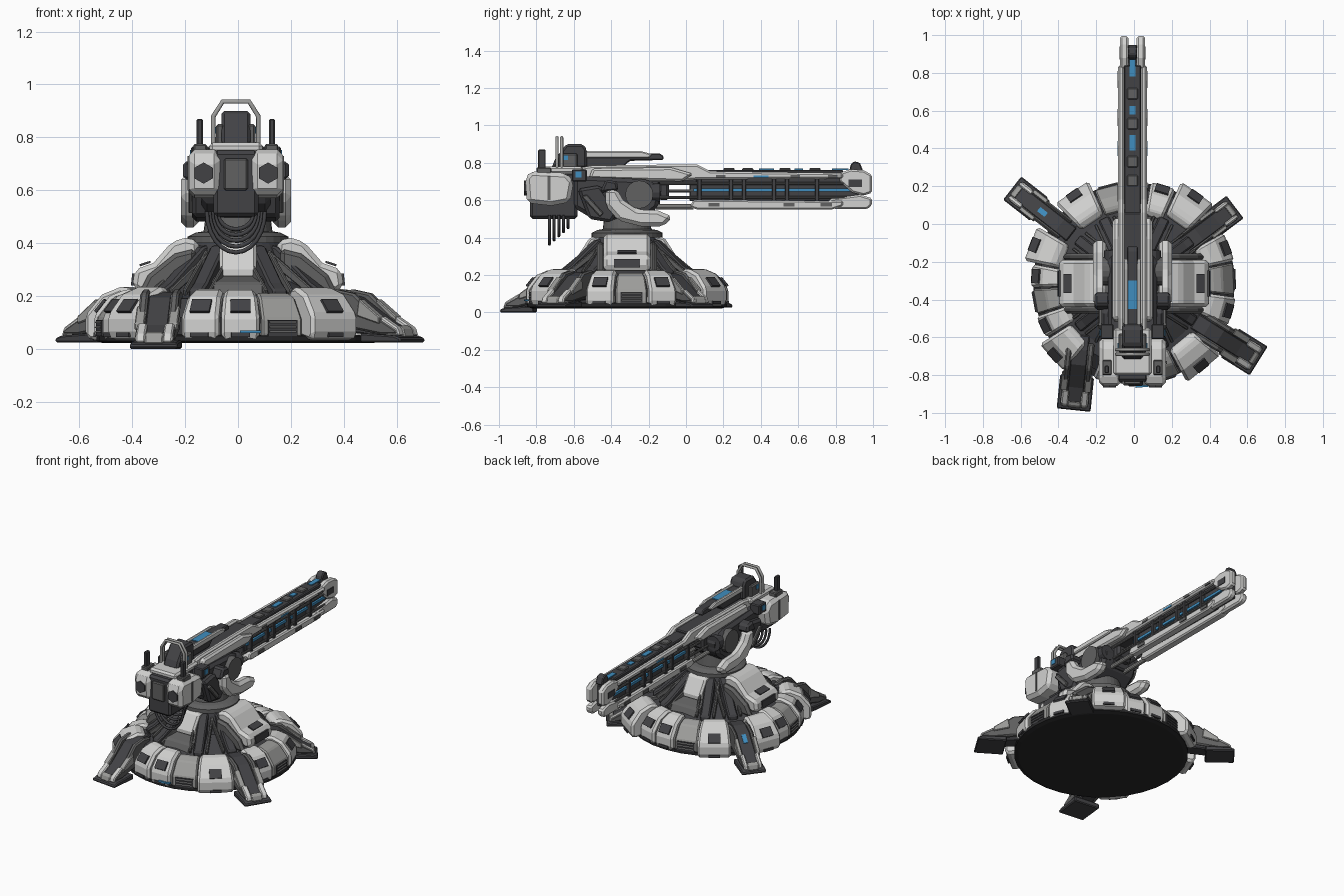
import bpy, bmesh, math
from math import sin, cos, radians, pi
from mathutils import Vector, Matrix

if "Cube" in bpy.data.objects:
    bpy.data.objects.remove(bpy.data.objects["Cube"])


def material(name, r, g, b):
    m = bpy.data.materials.new(name)
    m.use_nodes = True
    m.diffuse_color = (r, g, b, 1)
    m.node_tree.nodes["Principled BSDF"].inputs["Base Color"].default_value = (r, g, b, 1)
    return m


WHITE = material("white armour", .64, .64, .63)
GREY = material("grey panel", .34, .34, .33)
DARK = material("dark metal", .055, .055, .06)
MID = material("mid metal", .12, .12, .12)
BLACK = material("black underside", .02, .02, .021)
BLUE = material("blue light", .05, .27, .52)
CENTRE = Vector((0, -.315, 0))   # middle of the base
GUN_X = -.008                    # the gun sits slightly off centre


def finish(name, bm, mat, bevel=0):
    bmesh.ops.recalc_face_normals(bm, faces=bm.faces)
    me = bpy.data.meshes.new(name)
    bm.to_mesh(me)
    bm.free()
    me.materials.append(mat)
    ob = bpy.data.objects.new(name, me)
    bpy.context.collection.objects.link(ob)
    if bevel:
        mod = ob.modifiers.new("bevel", "BEVEL")
        mod.width, mod.segments, mod.limit_method = bevel, 1, "ANGLE"


def solid(name, loop_a, loop_b, mat, bevel=0):
    """Closed solid between two matching loops of points."""
    bm = bmesh.new()
    a = [bm.verts.new(p) for p in loop_a]
    b = [bm.verts.new(p) for p in loop_b]
    bm.faces.new(a)
    bm.faces.new(b[::-1])
    for i in range(len(a)):
        j = (i + 1) % len(a)
        bm.faces.new((a[i], b[i], b[j], a[j]))
    finish(name, bm, mat, bevel)


def prism(name, pts, x0, x1, mat, bevel=.008, pair=False):
    """Side profile (y, z) extruded across x, optionally on both sides."""
    for s, tag in ((1, "left_"), (-1, "right_")) if pair else ((1, ""),):
        solid(tag + name, [(GUN_X + s * x0, y, z) for y, z in pts],
              [(GUN_X + s * x1, y, z) for y, z in pts], mat, bevel)


def block(name, x0, x1, y0, y1, z0, z1, mat, bevel=.006, pair=False):
    prism(name, [(y0, z0), (y1, z0), (y1, z1), (y0, z1)], x0, x1, mat, bevel, pair)


def wedge(name, a0, a1, prof, mat, bevel=.01):
    """Profile (radius, z) swept between two angles around the base centre."""
    def ring(a):
        return [CENTRE + Vector((r * cos(radians(a)), r * sin(radians(a)), z)) for r, z in prof]
    solid(name, ring(a0), ring(a1), mat, bevel)


def radial(name, ang, prof, w0, w1, mat, bevel=.006, origin=CENTRE):
    """Profile (distance, z) extruded sideways, then turned to an angle."""
    m = Matrix.Translation(origin) @ Matrix.Rotation(radians(ang), 4, "Z")
    solid(name, [m @ Vector((r, w0, z)) for r, z in prof],
          [m @ Vector((r, w1, z)) for r, z in prof], mat, bevel)


def lathe(name, prof, mat, sides=32):
    bm = bmesh.new()
    rings = [[bm.verts.new(CENTRE + Vector((r * cos(2 * pi * i / sides), r * sin(2 * pi * i / sides), z)))
              for i in range(sides)] for r, z in prof]
    for a, b in zip(rings, rings[1:]):
        for i in range(sides):
            bm.faces.new((a[i], a[(i + 1) % sides], b[(i + 1) % sides], b[i]))
    bm.faces.new(rings[0])
    bm.faces.new(rings[-1])
    finish(name, bm, mat)


def cylinder(name, pos, rad, depth, axis, mat, sides=12):
    bm = bmesh.new()
    rot = Vector((0, 0, 1)).rotation_difference(Vector(axis)).to_matrix().to_4x4()
    bmesh.ops.create_cone(bm, cap_ends=True, segments=sides, radius1=rad, radius2=rad, depth=depth,
                          matrix=Matrix.Translation(Vector(pos) + Vector((GUN_X, 0, 0))) @ rot)
    finish(name, bm, mat)


def tube(name, pts, rad, mat):
    cu = bpy.data.curves.new(name, "CURVE")
    cu.dimensions, cu.bevel_depth, cu.bevel_resolution, cu.use_fill_caps = "3D", rad, 2, True
    sp = cu.splines.new("POLY")
    sp.points.add(len(pts) - 1)
    for p, q in zip(sp.points, pts):
        p.co = (q[0] + GUN_X, q[1], q[2], 1)
    cu.materials.append(mat)
    bpy.context.collection.objects.link(bpy.data.objects.new(name, cu))


# Base plate, deck and neck
lathe("base_plate", [(.51, .022), (.535, .03), (.535, .05), (.4, .06)], BLACK)
lathe("base_deck", [(.48, .05), (.5, .12), (.43, .19), (.37, .2), (.3, .235), (.22, .27),
                    (.17, .39), (.15, .42)], DARK)
lathe("turntable", [(.19, .4), (.19, .425), (.16, .44), (.13, .445), (.12, .52)], MID)

# Feet: slot angle, heading, tip x, tip y, ground height, half width
FEET = [(37, 37, .535, .09, .025, .075), (142, 142, -.645, .19, .025, .078),
        (239, 264, -.32, -.985, 0, .09), (328, 328, .66, -.725, .025, .09)]
L = .4   # leg length back from the tip
for slot, ang, tx, ty, z, w in FEET:
    at = Vector((tx, ty, 0)) - L * Vector((cos(radians(ang)), sin(radians(ang)), 0))
    radial("foot_pad", ang, [(L - .18, z), (L, z), (L, z + .016), (L - .03, z + .026), (L - .18, z + .035)],
           -w, w, DARK, .006, at)
    radial("leg_core", ang, [(0, .08), (L - .1, z + .02), (L - .03, z + .045), (L - .12, z + .09),
                             (.16, .195), (.08, .215), (0, .21)], -.045, .045, DARK, .006, at)
    for s in (-1, 1):
        radial("leg_rail", ang, [(.04, .1), (L - .1, z + .03), (L - .02, z + .03), (L - .03, z + .05),
                                 (L - .12, z + .1), (.18, .21), (.1, .225), (.04, .215)],
               s * .042, s * (w - .016), MID, .008, at)
        radial("rail_trim", ang, [(L - .2, z + .1), (L - .1, z + .07), (L - .1, z + .098), (L - .19, z + .165)],
               s * .045, s * (w - .008), GREY, .004, at)
        radial("toe_side", ang, [(L - .1, z + .03), (L - .015, z + .025), (L - .025, z + .055), (L - .1, z + .1)],
               s * .033, s * (w - .02), WHITE, .006, at)
    radial("toe_front", ang, [(L - .04, z + .02), (L - .012, z + .02), (L - .022, z + .055), (L - .045, z + .066)],
           -.035, .035, GREY, .005, at)
radial("leg_light", 142, [(.59, .175), (.64, .14), (.64, .158), (.59, .193)], -.014, .014, BLUE, 0)

# Armour panels filling the sectors between the feet: B bulging white, W white, G recessed grey
HIGH = [(.37, .06), (.525, .03), (.545, .05), (.545, .125), (.487, .2), (.42, .228), (.38, .222), (.36, .19)]
LOW = [(.38, .06), (.525, .035), (.534, .05), (.534, .115), (.474, .195), (.42, .213), (.39, .205)]
BULGE = [(r * 1.09, z * 1.03) for r, z in HIGH]
KINDS = {"B": (1.4, 1.09, "corner_panel", BULGE, WHITE, .018), "W": (1, 1, "armour_panel", HIGH, WHITE, .014),
         "G": (1.1, 1, "recessed_panel", LOW, GREY, .008)}
for foot, after, pattern in zip(FEET, FEET[1:] + FEET[:1], ("BWWGB", "BWGWB", "WWGB", "WGW")):
    p, end = foot[0] + 7, after[0] - 7
    if end < p:
        end += 360
    unit = (end - p) / sum(KINDS[c][0] for c in pattern)
    for c in pattern:
        weight, f, name, prof, mat, bevel = KINDS[c]
        q, mid = p + weight * unit, p + weight * unit / 2
        wedge(name, p + .5, q - .5, prof, mat, bevel)
        k = f * cos(radians((q - p) / 2 - .5))
        if c == "G":
            # louvred vent and upper frame
            radial("vent", mid, [(k * .52, .05), (k * .534 + .006, .05), (k * .534 + .006, .11), (k * .52, .11)],
                   -.058, .058, DARK, 0)
            for z in (.062, .08, .098):
                radial("vent_slat", mid, [(k * .534, z), (k * .534 + .012, z), (k * .534 + .006, z + .007),
                                          (k * .534, z + .007)], -.053, .053, MID, 0)
        else:
            # hatch on the slope and small slot below it
            radial("slope_hatch", mid, [(k * .538, .137), (k * .502, .182), (k * .502 + .008, .189),
                                        (k * .538 + .009, .144)], -.038, .038, DARK, 0)
            radial("slot", mid, [(k * .54, .045), (k * .545 + .004, .045), (k * .545 + .004, .062),
                                 (k * .54, .062)], -.035, .035, DARK, 0)
        p = q
radial("front_light", 275, [(.53, .06), (.551, .06), (.551, .07), (.53, .07)], -.04, .04, BLUE, 0)

# Neck buttresses, wide at the sides and narrow at front and back
for ang in (0, 180):
    radial("side_buttress", ang, [(.14, .3), (.37, .215), (.4, .235), (.39, .3), (.32, .325), (.25, .405),
                                  (.2, .42), (.15, .41)], -.125, .125, WHITE, .018)
    radial("buttress_hatch", ang, [(.37, .312), (.33, .326), (.33, .334), (.374, .32)], -.05, .05, DARK, 0)
    radial("buttress_vent", ang, [(.39, .24), (.405, .24), (.4, .285), (.39, .285)], -.07, .07, DARK, 0)
    for s in (-1, 1):
        radial("buttress_side", ang, [(.16, .22), (.38, .2), (.34, .28), (.24, .36), (.16, .38)],
               s * .12, s * .16, MID, .015)
for ang in (90, 270):
    radial("end_buttress", ang, [(.12, .3), (.25, .26), (.27, .29), (.2, .4), (.13, .415)], -.07, .07, WHITE, .012)
    radial("end_step", ang, [(.15, .2), (.36, .19), (.33, .25), (.24, .28), (.15, .3)], -.1, .1, MID, .01)
for ang in (37, 65, 115, 142, 218, 245, 295, 328):
    radial("deck_strut", ang, [(.13, .25), (.38, .17), (.38, .225), (.34, .25), (.19, .385), (.13, .4)],
           -.03, .03, DARK, .008)
    for s in (-1, 1):
        radial("deck_pipe", ang, [(.16, .34), (.36, .2), (.37, .225), (.17, .375)], s * .045, s * .06, MID, .004)

# Gun cradle and side arms
prism("cradle", [(-.6, .56), (-.5, .5), (-.24, .49), (-.15, .56), (-.13, .66), (-.2, .71), (-.6, .73)],
      -.13, .13, DARK, .02)
prism("curved_arm", [(-.43, .66), (-.37, .66), (-.335, .6), (-.26, .55), (-.15, .545), (-.07, .51), (-.12, .46),
                     (-.24, .46), (-.36, .49), (-.43, .57)], .14, .208, WHITE, .02, True)
prism("arm_cap", [(-.46, .64), (-.36, .65), (-.37, .7), (-.43, .71)], .12, .2, DARK, .012, True)
prism("arm_strut", [(-.58, .66), (-.46, .68), (-.36, .54), (-.4, .48), (-.52, .5)], .1, .165, DARK, .015, True)
prism("arm_pipe", [(-.56, .62), (-.53, .63), (-.44, .53), (-.46, .51)], .16, .18, MID, .005, True)
for s in (-1, 1):
    cylinder("pivot", (s * .11, -.25, .63), .075, .1, (1, 0, 0), MID, 16)
    cylinder("side_canister", (s * .1, -.22, .64), .05, .16, (0, 1, 0), DARK, 12)

# Rear pods with nozzles and antennas
prism("rear_pod", [(-.85, .585), (-.86, .72), (-.83, .755), (-.64, .745), (-.6, .7), (-.62, .59), (-.72, .57)],
      .06, .178, WHITE, .022, True)
block("pod_seam", .176, .182, -.74, -.725, .6, .73, MID, 0, True)
block("rear_core", -.085, .085, -.835, -.58, .5, .75, DARK, .015)
block("rear_plate", -.045, .045, -.85, -.8, .6, .72, MID)
block("rear_brow", -.1, .1, -.8, -.55, .74, .78, WHITE, .012)
block("antenna", .125, .148, -.79, -.75, .74, .87, DARK, .005, True)
block("antenna_foot", .11, .16, -.8, -.72, .74, .775, MID, .005, True)
block("side_light", .1, .17, -.61, -.53, .7, .765, DARK, .006, True)
block("side_light_lens", .165, .174, -.592, -.558, .722, .753, BLUE, 0, True)
for s in (-1, 1):
    cylinder("nozzle", (s * .122, -.85, .665), .04, .03, (0, 1, 0), DARK, 6)

# Hanging cables
for i in range(5):
    w, low, y = .11 - .01 * i, .365 + .022 * i, -.73 + .025 * i
    tube("cable", [(w * cos(pi * t / 12), y, .52 - (.52 - low) * sin(pi * t / 12)) for t in range(13)], .008, DARK)

# Receiver and upper rails
prism("receiver_rail", [(-.62, .7), (-.62, .765), (-.5, .785), (-.1, .79), (.06, .79), (.13, .755), (.84, .745),
                        (.84, .715), (.05, .71), (-.05, .7), (-.14, .7)], .042, .077, WHITE, .01, True)
prism("receiver_skirt", [(-.52, .715), (-.5, .77), (-.08, .775), (.04, .74), (-.02, .7), (-.2, .705)],
      .06, .105, WHITE, .012, True)
block("receiver_core", -.06, .06, -.6, -.14, .56, .775, DARK, .01)
block("receiver_bridge", -.06, .06, -.2, .06, .69, .775, DARK, .006)
block("receiver_collar", -.055, .055, -.15, -.09, .6, .7, DARK, .015)

# Barrel: core, rails, rods, bands and glowing strip
block("barrel_core", -.035, .035, .02, .93, .595, .735, DARK, .004)
block("barrel_top", -.045, .045, .05, .84, .73, .762, DARK, .006)
prism("lower_rail", [(.02, .565), (.06, .55), (.78, .55), (.84, .57), (.84, .595), (.04, .602)],
      .02, .074, WHITE, .008, True)
block("glow_strip", .03, .048, .04, .88, .645, .662, BLUE, 0, True)
block("upper_glow", .07, .079, .36, .44, .72, .732, BLUE, 0, True)
for z, x in ((.615, .055), (.69, .055), (.65, .03)):
    for s in (-1, 1):
        cylinder("barrel_rod", (s * x, .36, z), .008, 1.0, (0, 1, 0), MID, 8)
for y in (.06, .23, .3, .46, .53, .69):
    block("barrel_band", .03, .066, y, y + .022, .59, .725, DARK, .003, True)
for y in (.12, .52, .72):
    block("rail_notch", .07, .08, y, y + .06, .565, .585, MID, 0, True)
    block("upper_notch", .07, .08, y + .04, y + .09, .72, .735, MID, 0, True)
for y, n in ((.39, .08), (.58, .045), (.78, .09)):
    block("top_light", -.016, .016, y, y + n, .76, .768, BLUE, 0)
for y in (.2, .3, .5, .66):
    block("top_cover", -.028, .028, y, y + .06, .755, .772, MID, .005)
for s in (-1, 1):
    cylinder("recoil_rod", (s * .05, -.06, .565), .014, .2, (0, 1, 0), GREY, 10)

# Muzzle prongs and sight
prism("upper_prong", [(.82, .7), (.82, .745), (.88, .765), (.95, .76), (.995, .735), (.995, .64), (.95, .625),
                      (.89, .64)], .022, .066, WHITE, .01, True)
prism("lower_prong", [(.74, .58), (.8, .552), (.97, .552), (.995, .575), (.995, .61), (.93, .63), (.78, .61)],
      .022, .066, WHITE, .01, True)
block("muzzle_slot", .06, .07, .87, .94, .67, .71, DARK, 0, True)
prism("muzzle_sight", [(.87, .74), (.88, .79), (.9, .808), (.93, .8), (.95, .75)], -.025, .025, DARK, .006)

# Top sight unit
prism("sight_rail", [(-.62, .775), (-.62, .85), (-.14, .85), (-.12, .835), (-.12, .815), (-.3, .81), (-.34, .775)],
      -.03, .03, DARK, .006)
prism("sight_cover", [(-.56, .825), (-.56, .862), (-.24, .862), (-.18, .845), (-.2, .825)],
      .024, .045, WHITE, .006, True)
block("sight_light", -.024, .024, -.45, -.3, .847, .856, BLUE, 0)
prism("sight_head", [(-.72, .77), (-.7, .82), (-.64, .9), (-.55, .9), (-.53, .87), (-.53, .77)],
      -.055, .055, DARK, .012)
block("head_side", .045, .075, -.68, -.58, .77, .85, MID, .008, True)
block("head_lens", .068, .079, -.66, -.63, .815, .84, BLUE, 0, True)
for y in (-.69, -.665):
    tube("arch_handle", [(-.085, y, .77), (-.085, y, .88), (-.05, y, .935), (.05, y, .935),
                         (.085, y, .88), (.085, y, .77)], .009, GREY)
